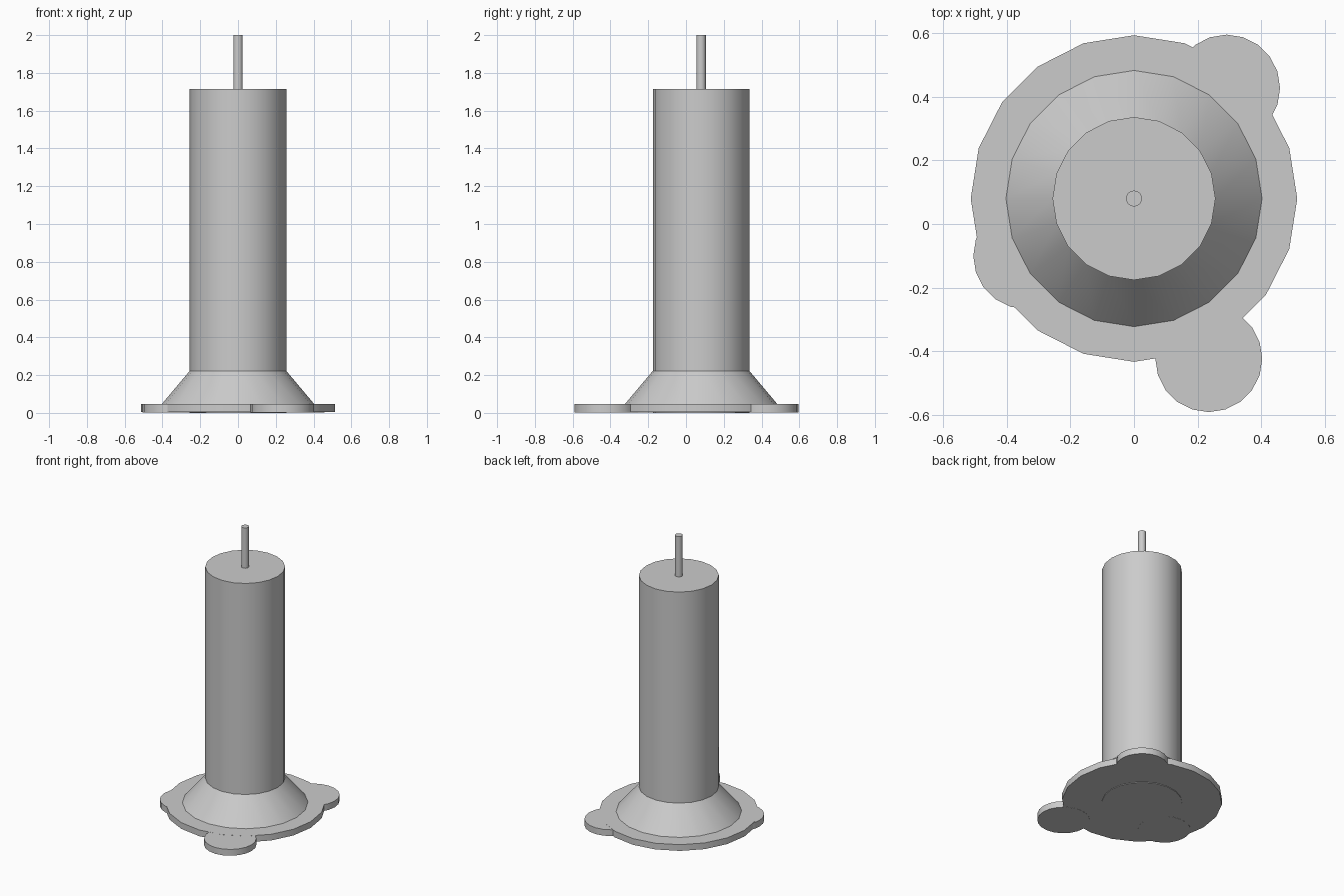
import bpy
import math

if "Cube" in bpy.data.objects:
    bpy.data.objects.remove(bpy.data.objects["Cube"])

CY = 0.08      # candle axis is offset in y
SIDES = 20


def lathe_part(name, x, y, z0, z1, r0, r1):
    """Capped 20-sided cylinder or cone frustum between two heights."""
    bpy.ops.mesh.primitive_cone_add(
        vertices=SIDES, radius1=r0, radius2=r1, depth=z1 - z0,
        location=(x, y, (z0 + z1) / 2))
    ob = bpy.context.object
    ob.name = name
    bpy.ops.object.shade_smooth_by_angle(angle=math.radians(30))
    return ob


# Candle body and wick
lathe_part("candle_body", 0, CY, 0.0, 1.715, 0.256, 0.256)
lathe_part("wick", 0, CY, 1.70, 2.0, 0.025, 0.025)

# Sloping skirt of melted wax
lathe_part("wax_skirt", 0, CY, 0.045, 0.222, 0.405, 0.256)

# Flat wax puddle with three drips spilling past its rim
lathe_part("wax_puddle", 0, CY, 0.004, 0.048, 0.513, 0.513)
for i, (x, y) in enumerate([(0.291, 0.427), (0.235, -0.423), (-0.337, -0.10)]):
    lathe_part(f"wax_drip_{i + 1}", x, y, 0.003, 0.0475, 0.168, 0.168)
